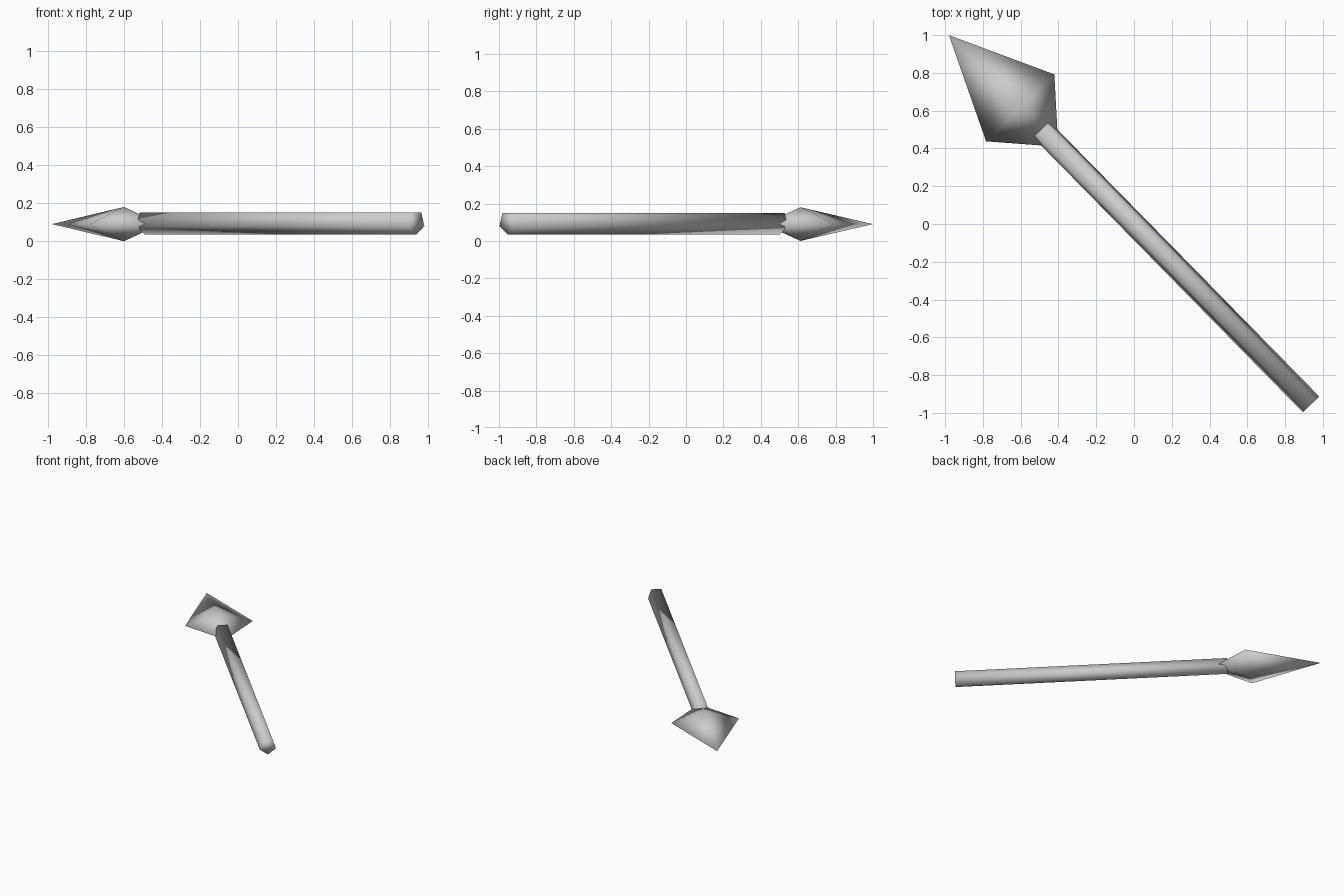
import bpy
import bmesh
import math
from mathutils import Matrix, Vector

cube = bpy.data.objects.get("Cube")
if cube:
    bpy.data.objects.remove(cube, do_unlink=True)

# The spear is built along local +X from its butt, then laid on the diagonal
BUTT = Vector((0.9375, -0.955, 0.0))
ANGLE = math.radians(134.45)
MID_Z = 0.09

grey = bpy.data.materials.new("plain grey")
grey.use_nodes = True
grey.diffuse_color = (0.6, 0.6, 0.6, 1)
grey.node_tree.nodes["Principled BSDF"].inputs["Base Color"].default_value = (0.6, 0.6, 0.6, 1)


def add_part(name, bm):
    """Turn a bmesh into a smooth-shaded object lying along the spear axis."""
    bmesh.ops.recalc_face_normals(bm, faces=bm.faces)
    for face in bm.faces:
        face.smooth = True
    mesh = bpy.data.meshes.new(name)
    bm.to_mesh(mesh)
    bm.free()
    mesh.materials.append(grey)
    obj = bpy.data.objects.new(name, mesh)
    obj.location = BUTT
    obj.rotation_euler.z = ANGLE
    bpy.context.collection.objects.link(obj)
    return obj


# Shaft: five-sided rod with one corner pointing down
radius, length = 0.0636, 2.04
bm = bmesh.new()
bmesh.ops.create_cone(bm, cap_ends=True, segments=5, radius1=radius,
                      radius2=radius, depth=length)
lowest = min(bm.verts, key=lambda v: (v.co.z, v.co.y))
turn = math.pi - math.atan2(lowest.co.y, lowest.co.x)
bmesh.ops.transform(bm, verts=bm.verts, matrix=(
    Matrix.Translation((length / 2, 0, 0.0986))
    @ Matrix.Rotation(math.pi / 2, 4, 'Y')
    @ Matrix.Rotation(turn + math.pi, 4, 'Z')))
add_part("shaft", bm)

# Spearhead: kite outline raised to a peak above and below
outline = [(2.738, 0), (2.199, 0.253), (1.977, 0.058),
           (1.977, -0.058), (2.199, -0.253)]
bm = bmesh.new()
rim = [bm.verts.new((x, y, MID_Z)) for x, y in outline]
for peak_z in (0.18, 0.0):
    peak = bm.verts.new((2.195, 0, peak_z))
    for a, b in zip(rim, rim[1:] + rim[:1]):
        bm.faces.new((a, b, peak))
add_part("spearhead", bm)
